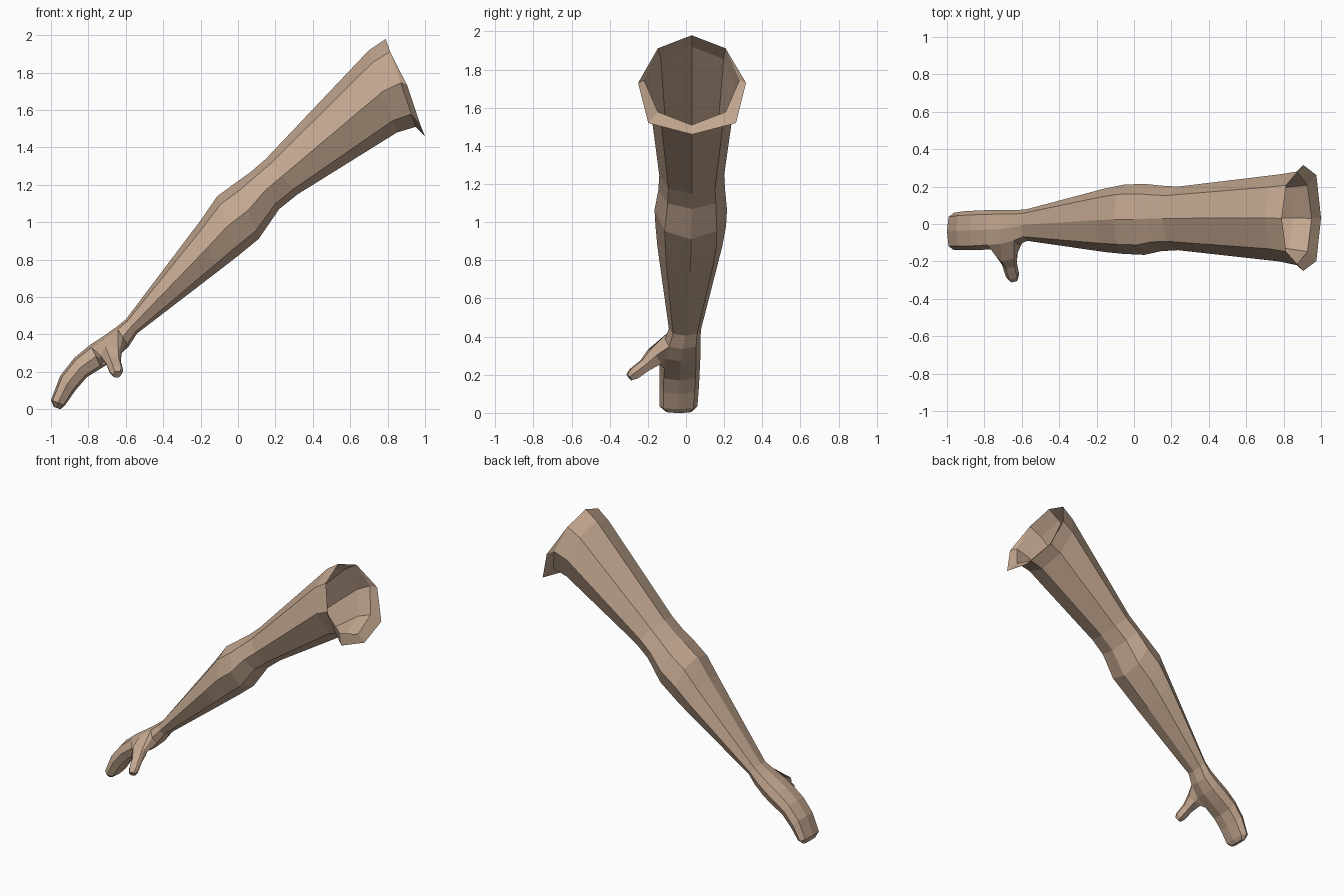
import bpy, bmesh
from math import sin, cos, pi
from mathutils import Vector

if "Cube" in bpy.data.objects:
    bpy.data.objects.remove(bpy.data.objects["Cube"])

# Arm cross-sections: top (x, z), bottom (x, z), y min, y max, diagonal factor
RINGS = [
    (0.79, 1.98, 0.95, 1.51, -0.22, 0.28, 0.71),     # shoulder opening
    (0.70, 1.92, 0.85, 1.48, -0.20, 0.265, 0.71),
    (0.15, 1.34, 0.32, 1.15, -0.14, 0.20, 0.72),     # above elbow
    (0.07, 1.27, 0.22, 1.07, -0.145, 0.205, 0.72),
    (0.00, 1.22, 0.11, 0.91, -0.165, 0.215, 0.72),   # elbow
    (-0.11, 1.14, 0.00, 0.82, -0.16, 0.21, 0.72),
    (-0.20, 1.01, -0.11, 0.735, -0.15, 0.19, 0.72),
    (-0.60, 0.48, -0.54, 0.405, -0.09, 0.08, 0.74),  # wrist
    (-0.65, 0.44, -0.585, 0.335, -0.11, 0.075, 0.76),
    (-0.72, 0.39, -0.655, 0.27, -0.13, 0.075, 0.78), # palm
    (-0.79, 0.345, -0.73, 0.22, -0.135, 0.075, 0.78),
    (-0.875, 0.275, -0.81, 0.17, -0.14, 0.072, 0.78),
    (-0.95, 0.18, -0.87, 0.10, -0.14, 0.068, 0.78),  # fingers
    (-1.00, 0.05, -0.925, 0.02, -0.14, 0.06, 0.78),
    (-0.985, 0.012, -0.95, 0.0, -0.105, 0.03, 0.78), # fingertips
]
# Thumb sections: centre and radius
THUMB = [((-0.68, -0.165, 0.295), 0.058), ((-0.665, -0.215, 0.25), 0.040),
         ((-0.65, -0.275, 0.205), 0.037), ((-0.645, -0.298, 0.187), 0.024)]

bm = bmesh.new()


def octagon(tx, tz, bx, bz, y0, y1, diag):
    verts = []
    for k in range(8):
        s, c = sin(k * pi / 4), cos(k * pi / 4)
        if k % 2:
            s, c = diag * (1 if s > 0 else -1), diag * (1 if c > 0 else -1)
        verts.append(bm.verts.new(((tx + bx) / 2 + c * (tx - bx) / 2,
                                   (y0 + y1) / 2 + s * (y1 - y0) / 2,
                                   (tz + bz) / 2 + c * (tz - bz) / 2)))
    return verts


def bridge(a, b, skip=()):
    for k in range(8):
        if k not in skip:
            j = (k + 1) % 8
            bm.faces.new((a[k], a[j], b[j], b[k]))


# Sleeve of the arm and mitten hand, leaving a hole at the thumb root
rings = [octagon(*r) for r in RINGS]
for i in range(len(rings) - 1):
    bridge(rings[i], rings[i + 1], skip=(5, 6) if i in (8, 9) else ())
bm.faces.new(rings[-1])

# Thumb grown from the hole in the palm
a, b, c = rings[8:11]
prev = [a[5], a[6], a[7], b[7], c[7], c[6], c[5], b[5]]
root = sum((v.co for v in prev), Vector()) / 8
axis = (Vector(THUMB[2][0]) - root).normalized()
offsets = [v.co - root for v in prev]
spokes = [(o - axis * o.dot(axis)).normalized() for o in offsets]
for centre, radius in THUMB:
    ring = [bm.verts.new(Vector(centre) + s * radius) for s in spokes]
    bridge(prev, ring)
    prev = ring
bm.faces.new(prev)

# Flared flap around the lower half of the shoulder opening
cx, top = 0.032, rings[0]
flap = [bm.verts.new((x, cx + y, z)) for x, y, z in
        [(0.905, 0.283, 1.73), (0.975, 0.23, 1.52), (1.0, 0, 1.46),
         (0.975, -0.23, 1.52), (0.905, -0.283, 1.73)]]
for i in range(4):
    bm.faces.new((top[i + 2], top[i + 3], flap[i + 1], flap[i]))
bm.faces.new((top[1], top[2], flap[0]))
bm.faces.new((top[7], flap[4], top[6]))

bmesh.ops.recalc_face_normals(bm, faces=bm.faces)
mesh = bpy.data.meshes.new("arm")
bm.to_mesh(mesh)
bm.free()

skin = bpy.data.materials.new("skin")
skin.diffuse_color = (0.55, 0.39, 0.28, 1)
skin.use_nodes = True
skin.node_tree.nodes["Principled BSDF"].inputs["Base Color"].default_value = skin.diffuse_color
mesh.materials.append(skin)
arm = bpy.data.objects.new("arm", mesh)
bpy.context.collection.objects.link(arm)
